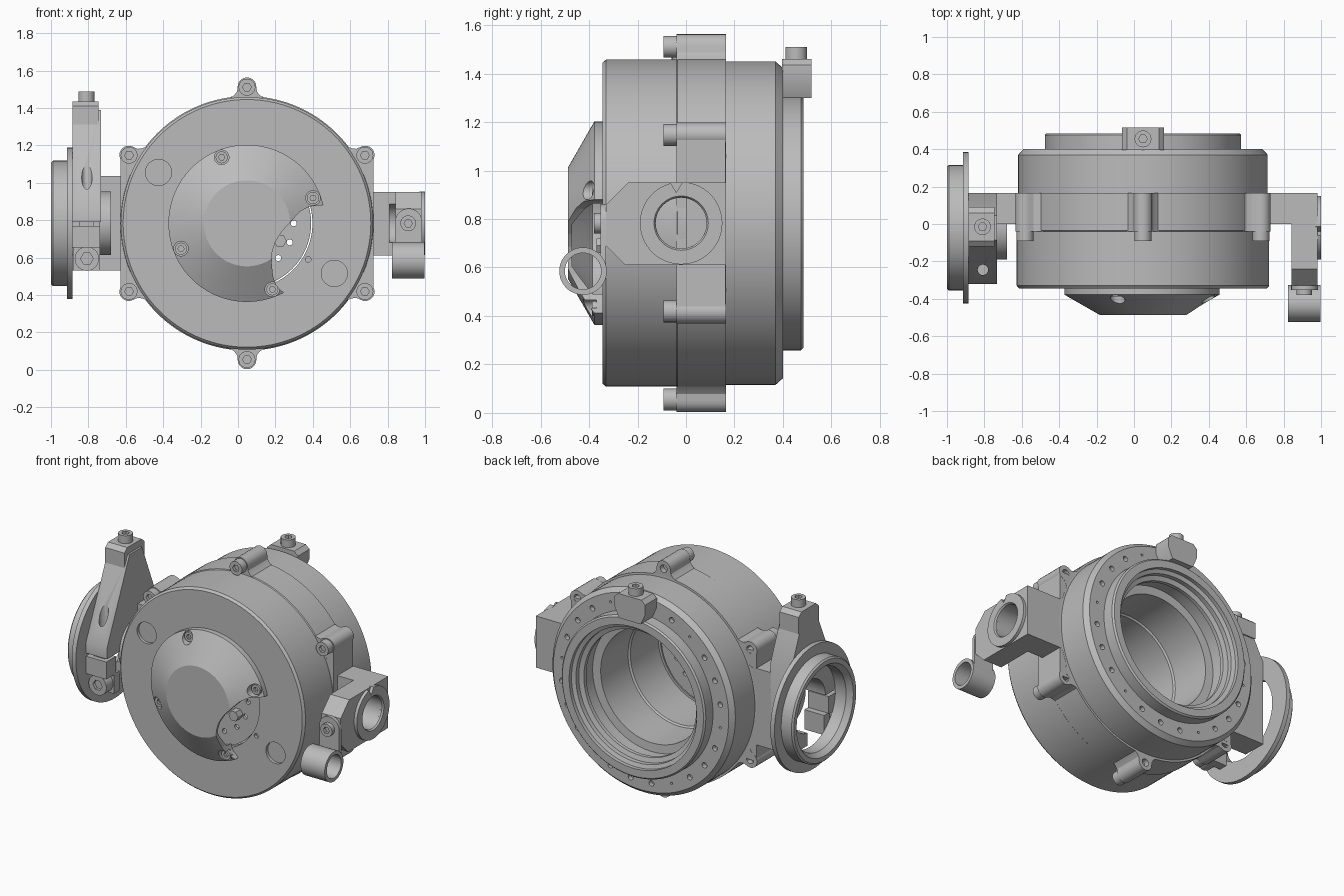
import bpy, bmesh
from math import sin, cos, pi, radians

if "Cube" in bpy.data.objects:
    bpy.data.objects.remove(bpy.data.objects["Cube"])

metal = bpy.data.materials.new("grey_metal")
metal.use_nodes = True
GREY = (0.5, 0.5, 0.5, 1)
metal.diffuse_color = GREY
metal.node_tree.nodes["Principled BSDF"].inputs["Base Color"].default_value = GREY

CX, CZ = 0.048, 0.783     # main axis, along y
RY = -0.02                # side port axis, along x
parts = []


def place(axis, u, v, a):
    return {"x": (a, u, v), "y": (u, a, v), "z": (u, v, a)}[axis]


def circle(u, v, r, n=32):
    return [(u + r * cos(2 * pi * i / n), v + r * sin(2 * pi * i / n)) for i in range(n)]


def box(u0, u1, v0, v1):
    return [(u0, v0), (u1, v0), (u1, v1), (u0, v1)]


def polar(r, deg):
    return CX + r * cos(radians(deg)), CZ + r * sin(radians(deg))


def make(name, solids):
    """One object from extruded outlines: (outline, axis, start, end)."""
    bm = bmesh.new()
    for pts, axis, a, b in solids:
        lo = [bm.verts.new(place(axis, u, v, a)) for u, v in pts]
        hi = [bm.verts.new(place(axis, u, v, b)) for u, v in pts]
        bm.faces.new(lo)
        bm.faces.new(hi)
        for i in range(len(pts)):
            j = (i + 1) % len(pts)
            bm.faces.new((lo[i], lo[j], hi[j], hi[i]))
    return finish(name, bm)


def lathe(name, profile, axis, u, v, n=96):
    """Closed (radius, position) profile turned around an axis."""
    bm = bmesh.new()
    rings = [[bm.verts.new(place(axis, *p, a)) for p in circle(u, v, r, n)] for r, a in profile]
    for k, ring in enumerate(rings):
        nxt = rings[(k + 1) % len(rings)]
        if profile[k][0] == 0 and profile[(k + 1) % len(rings)][0] == 0:
            continue
        for i in range(n):
            j = (i + 1) % n
            bm.faces.new((ring[i], ring[j], nxt[j], nxt[i]))
    bmesh.ops.remove_doubles(bm, verts=bm.verts, dist=1e-5)
    return finish(name, bm)


def finish(name, bm):
    bmesh.ops.recalc_face_normals(bm, faces=bm.faces)
    mesh = bpy.data.meshes.new(name)
    bm.to_mesh(mesh)
    bm.free()
    mesh.materials.append(metal)
    ob = bpy.data.objects.new(name, mesh)
    bpy.context.collection.objects.link(ob)
    parts.append(ob)
    return ob


def cut(ob, solids):
    """Subtract extruded outlines from an object."""
    cutter = make("cutter", solids)
    mod = ob.modifiers.new("cut", "BOOLEAN")
    mod.operation, mod.solver, mod.object = "DIFFERENCE", "EXACT", cutter
    bpy.context.view_layer.update()
    result = bpy.data.meshes.new_from_object(ob.evaluated_get(bpy.context.evaluated_depsgraph_get()))
    ob.modifiers.clear()
    ob.data = result
    parts.remove(cutter)
    bpy.data.objects.remove(cutter)


def bolts(name, axis, spots, base, top, r):
    """Round heads with hexagon sockets; top is the outer end."""
    ob = make(name, [(circle(u, v, r, 24), axis, base, top) for u, v in spots])
    d = 1 if top > base else -1
    cut(ob, [(circle(u, v, r * 0.52, 6), axis, top - d * 0.02, top + d * 0.02) for u, v in spots])


# Main drum with hollow interior and rear collar
drum = lathe("drum_housing", [
    (0.35, -0.345), (0.662, -0.345), (0.675, -0.33), (0.675, -0.04), (0.68, -0.035), (0.68, 0.165),
    (0.667, 0.166), (0.667, 0.37), (0.64, 0.40), (0.525, 0.40), (0.525, 0.475), (0.515, 0.485),
    (0.465, 0.485), (0.465, 0.46), (0.44, 0.45), (0.44, 0.42), (0.41, 0.41), (0.41, 0.385),
    (0.43, 0.38), (0.43, 0.29), (0.375, 0.285), (0.375, 0.0), (0.365, -0.01), (0.365, -0.30), (0.35, -0.30),
], "y", CX, CZ, 128)
front_holes = [(circle(-0.425, 1.055, 0.07), "y", -0.4, -0.325),
               (circle(0.515, 0.515, 0.07), "y", -0.4, -0.325),
               (circle(0.375, 0.59, 0.015, 16), "y", -0.4, -0.325)]
rear_holes = [(circle(*polar(0.583, 15 * i + 7.5), 0.008 if i % 4 == 0 else 0.018, 16), "y", 0.37, 0.45)
              for i in range(24)]
cut(drum, front_holes + rear_holes)

# Flat flange pads on both sides of the drum
make("flange_pads", [(box(CX + 0.5 * s, CX + 0.677 * s, 0.42, 1.146), "y", -0.039, 0.164) for s in (-1, 1)])
pad_bore = [(circle(CX, CZ, 0.6, 64), "y", -0.1, 0.2)]
cut(parts[-1], pad_bore)

# Six lugs around the drum, with bolts at the front
lug_angles = [30 + 60 * i for i in range(6)]
half_lug = [(0.66, 0.10), (0.685, 0.068), (0.705, 0.053), (0.73, 0.05)]
outline = [(r, -w) for r, w in half_lug]
outline += [(0.73 + 0.05 * cos(t * pi / 10), 0.05 * sin(t * pi / 10)) for t in range(-4, 5)]
outline += [(r, w) for r, w in reversed(half_lug)]
lug_solids = []
for deg in lug_angles:
    c, s = cos(radians(deg)), sin(radians(deg))
    lug_solids.append(([(CX + u * c - v * s, CZ + u * s + v * c) for u, v in outline], "y", -0.04, 0.165))
lugs = make("flange_lugs", lug_solids)
lug_spots = [polar(0.728, d) for d in lug_angles]
cut(lugs, [(circle(*p, 0.025, 16), "y", 0.13, 0.2) for p in lug_spots])
bolts("lug_bolts", "y", lug_spots, -0.035, -0.092, 0.045)

# Conical front cover with a curved opening and counterbored bolts
cover = lathe("cone_cover", [(0.42, -0.344), (0.42, -0.378), (0.23, -0.487), (0, -0.487),
                             (0, -0.47), (0.222, -0.47), (0.325, -0.385), (0.325, -0.344)], "y", CX, CZ)
opening = [(0.60, 0.88), (0.455, 0.88), (0.38, 0.873), (0.33, 0.845), (0.28, 0.79), (0.235, 0.74), (0.20, 0.685),
           (0.183, 0.63), (0.18, 0.57), (0.187, 0.50), (0.205, 0.45), (0.245, 0.412), (0.245, 0.30), (0.60, 0.30)]
cut(cover, [(opening, "y", -0.6, -0.33)])
cover_spots = [polar(0.378, d) for d in (111, 21, 201, 291)]
cut(cover, [(circle(*p, 0.039, 24), "y", -0.6, -0.37) for p in cover_spots])
bolts("cover_bolts", "y", cover_spots, -0.35, -0.388, 0.032)

# Perforated disc behind the opening
disc = lathe("inner_disc", [(0.15, -0.30), (0.15, -0.32), (0.343, -0.32), (0.343, -0.30)], "y", CX, CZ)
cut(disc, [(circle(*polar(0.25, 24 * i), 0.016, 16), "y", -0.4, -0.2) for i in range(15)])
make("disc_spokes", [(box(CX - 0.36, CX + 0.36, 0.90, 0.93), "y", -0.318, -0.302)])
make("disc_nut", [(circle(0.225, 0.69, 0.035, 6), "y", -0.315, -0.37)])

# Right-hand port block with bore
bore = [(circle(RY, CZ, 0.105, 48), "x", 0.81, 1.1)]
root = make("port_root", [(box(0.68, 0.86, 0.0, 0.165), "z", 0.61, 0.95)])
cut(root, bore)
block = make("port_block", [([(-0.24, 0.95), (0.165, 0.95), (0.165, 0.61), (-0.25, 0.61),
                              (-0.33, 0.69), (-0.33, 0.86)], "x", 0.842, 0.98)])
cut(block, bore)
boss = lathe("port_boss", [(0.105, 0.97), (0.17, 0.97), (0.17, 1.0), (0.112, 1.0), (0.105, 0.99)], "x", RY, CZ, 64)
cut(boss, [([(-0.07, 0.96), (-0.01, 0.96), (-0.04, 0.91)], "x", 0.9, 1.1)])

# Tube clip in front of the port block
strap = [(0.84, 0.60), (0.985, 0.60), (0.985, 0.79)]
strap += [(0.9125 + 0.0725 * cos(t * pi / 12), 0.79 + 0.0725 * sin(t * pi / 12)) for t in range(1, 12)]
strap += [(0.84, 0.79)]
make("clip_strap", [(strap, "y", -0.33, -0.352)])
bolts("clip_bolt", "y", [(0.91, CZ)], -0.35, -0.38, 0.042)
lathe("clip_loop", [(0.075, 0.823), (0.098, 0.823), (0.098, 0.998), (0.075, 0.998)], "x", -0.425, 0.585, 48)

# Left-hand root block and boss
left_root = make("clamp_root", [(box(-0.735, -0.58, 0.0, 0.165), "z", 0.53, 1.035)])
left_bore = [(circle(RY, CZ, 0.105, 48), "x", -0.8, -0.69)]
cut(left_root, left_bore)
left_boss = make("clamp_boss", [(circle(RY, CZ, 0.17, 64), "x", -0.74, -0.68)])
cut(left_boss, left_bore)

# Tapered clamp arm behind the ring port
arm = make("clamp_arm", [([(-0.32, 0.79), (-0.32, 0.86), (-0.085, 1.39), (0.045, 1.39), (0.165, 1.10),
                           (0.165, 0.53), (0.0, 0.53), (0.0, 0.79)], "x", -0.885, -0.732)])
cut(arm, [(circle(RY, CZ, 0.17, 64), "x", -1, -0.6), (circle(-0.808, -0.245, 0.028, 24), "z", 0.9, 1.3)])
make("clamp_jaw", [(box(-0.32, -0.22, 0.655, 0.77), "x", -0.887, -0.737),
                   (box(-0.24, -0.18, 0.53, 0.66), "x", -0.882, -0.737),
                   (box(-0.29, -0.24, 0.76, 0.80), "x", -0.85, -0.77)])
bolts("clamp_jaw_bolt", "y", [(-0.808, 0.594)], -0.22, -0.31, 0.065)
make("clamp_cap", [([(-0.12, 1.30), (-0.12, 1.41), (-0.09, 1.435), (0.06, 1.435), (0.09, 1.41), (0.09, 1.30)],
                    "x", -0.885, -0.745)])
bolts("clamp_cap_bolt", "z", [(-0.81, -0.015)], 1.43, 1.487, 0.044)

# Ring port on the outside of the clamp
lathe("ring_port", [(0.405, -0.885), (0.405, -0.915), (0.335, -0.915), (0.335, -0.99), (0.325, -1.0),
                    (0.295, -1.0), (0.27, -0.965), (0.27, -0.885)], "x", RY, CZ)

# Clip block on top of the rear collar
tab = [(0.08, 1.30), (0.112, 1.37), (0.112, 1.435), (0.085, 1.46)]
make("rear_clip", [([(CX + x, z) for x, z in tab] + [(CX - x, z) for x, z in reversed(tab)], "y", 0.396, 0.517)])
bolts("rear_clip_bolt", "z", [(CX, 0.455)], 1.45, 1.51, 0.045)

# Smooth round walls, crisp edges
bpy.ops.object.select_all(action="DESELECT")
for ob in parts:
    ob.select_set(True)
bpy.context.view_layer.objects.active = parts[0]
bpy.ops.object.shade_smooth_by_angle(angle=radians(25))
